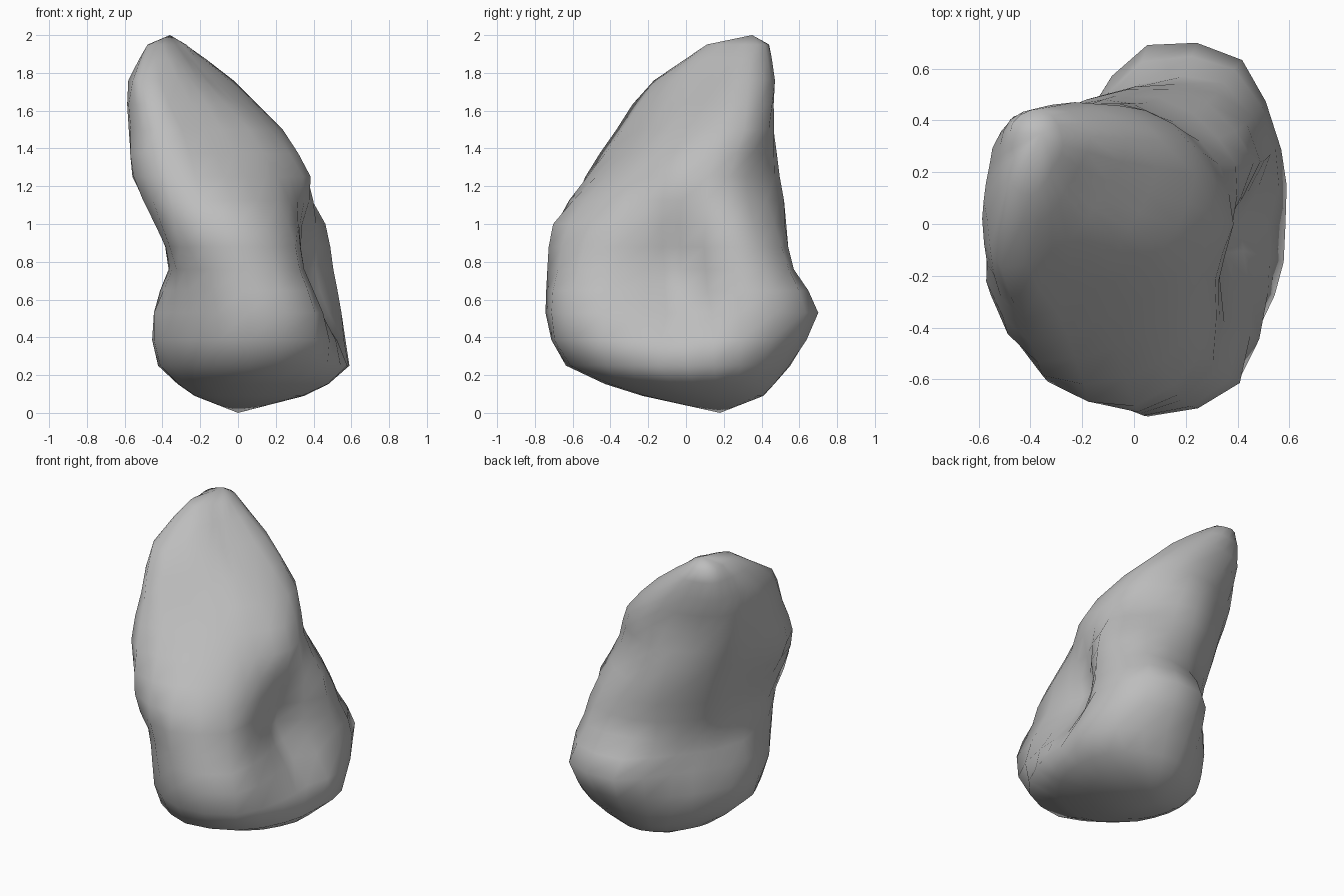
import bpy
import bmesh
import math
import random
from mathutils import Vector

random.seed(4)

# Remove the default cube
default_cube = bpy.data.objects.get("Cube")
if default_cube:
    bpy.data.objects.remove(default_cube, do_unlink=True)

# Horizontal slices: (height, centre x, centre y), then the reach outwards,
# counter-clockwise from +x in even turns
SLICES = [
    ((.09, .05, .10), (.3, .3, .32, .31, .28, .26, .28, .29, .31, .33, .31, .3)),
    ((.25, .06, .0), (.53, .58, .58, .55, .47, .45, .48, .49, .56, .64, .62, .56)),
    ((.53, .05, .0), (.36, .57, .73, .69, .48, .46, .5, .52, .61, .74, .71, .45)),
    ((.76, .02, -.03), (.28, .56, .66, .57, .46, .42, .39, .42, .6, .7, .62, .36)),
    ((1, .0, -.03), (.35, .53, .57, .56, .5, .46, .42, .51, .67, .67, .54, .38)),
    ((1.25, -.07, .0), (.45, .46, .46, .5, .48, .46, .46, .56, .61, .48, .41, .4)),
    ((1.5, -.17, .08), (.38, .45, .42, .38, .37, .4, .39, .46, .52, .34, .31, .33)),
    ((1.76, -.32, .16), (.22, .34, .34, .3, .29, .26, .25, .29, .38, .27, .21, .19)),
    ((1.95, -.4, .27), (.12, .14, .17, .17, .14, .09, .07, .09, .14, .16, .12, .1)),
]
STEPS = 2          # smooth subdivisions between measured points
BOTTOM, TOP = (0, .18, 0), (-.36, .35, 2)


def spline(a, b, c, d, t):
    """Catmull-Rom value between b and c."""
    return b + t * ((c - a) + t * (2 * a - 5 * b + 4 * c - d
                                   + t * (3 * (b - c) + d - a))) / 2


def refine(values, closed):
    """Subdivide a row of numbers or vectors along a smooth spline."""
    count = len(values)

    def at(i):
        return values[i % count] if closed else values[max(0, min(count - 1, i))]

    result = []
    for i in range(count if closed else count - 1):
        around = [at(i + k) for k in (-1, 0, 1, 2)]
        result += [spline(*around, s / STEPS) for s in range(STEPS)]
    return result if closed else result + [values[-1]]


def ring_points(slice_data):
    """Turn one slice into a closed ring of points."""
    (height, cx, cy), reach = slice_data
    turn = math.tau / len(reach)
    corners = [Vector((cx + r * math.cos(i * turn), cy + r * math.sin(i * turn), height))
               for i, r in enumerate(reach)]
    return refine(corners, True)


def loft(bm, rings):
    """Skin the rings and close both ends with a fan."""
    rows = [[bm.verts.new(p) for p in ring] for ring in rings]
    size = len(rows[0])
    for low, high in zip(rows, rows[1:]):
        for i in range(size):
            j = (i + 1) % size
            bm.faces.new((low[i], low[j], high[j], high[i]))
    bottom, top = bm.verts.new(BOTTOM), bm.verts.new(TOP)
    for i in range(size):
        j = (i + 1) % size
        bm.faces.new((bottom, rows[0][j], rows[0][i]))
        bm.faces.new((top, rows[-1][i], rows[-1][j]))


# Boulder body: columns of the slices are splined upwards, then roughened
columns = [refine(list(column), False)
           for column in zip(*[ring_points(s) for s in SLICES])]
rings = [list(ring) for ring in zip(*columns)]
for ring in rings[1:-1]:
    for point in ring:
        point.x += random.uniform(-.005, .005)
        point.y += random.uniform(-.005, .005)

bm = bmesh.new()
loft(bm, rings)
bmesh.ops.recalc_face_normals(bm, faces=bm.faces)
mesh = bpy.data.meshes.new("boulder")
bm.to_mesh(mesh)
bm.free()
boulder = bpy.data.objects.new("boulder", mesh)
bpy.context.collection.objects.link(boulder)

# Stone colour
stone = bpy.data.materials.new("grey_stone")
stone.use_nodes = True
grey = (.51, .51, .51, 1)
stone.diffuse_color = grey
stone.node_tree.nodes["Principled BSDF"].inputs["Base Color"].default_value = grey
mesh.materials.append(stone)

# Smooth shading over the whole surface
bpy.context.view_layer.objects.active = boulder
boulder.select_set(True)
bpy.ops.object.shade_smooth_by_angle(angle=math.radians(85))
